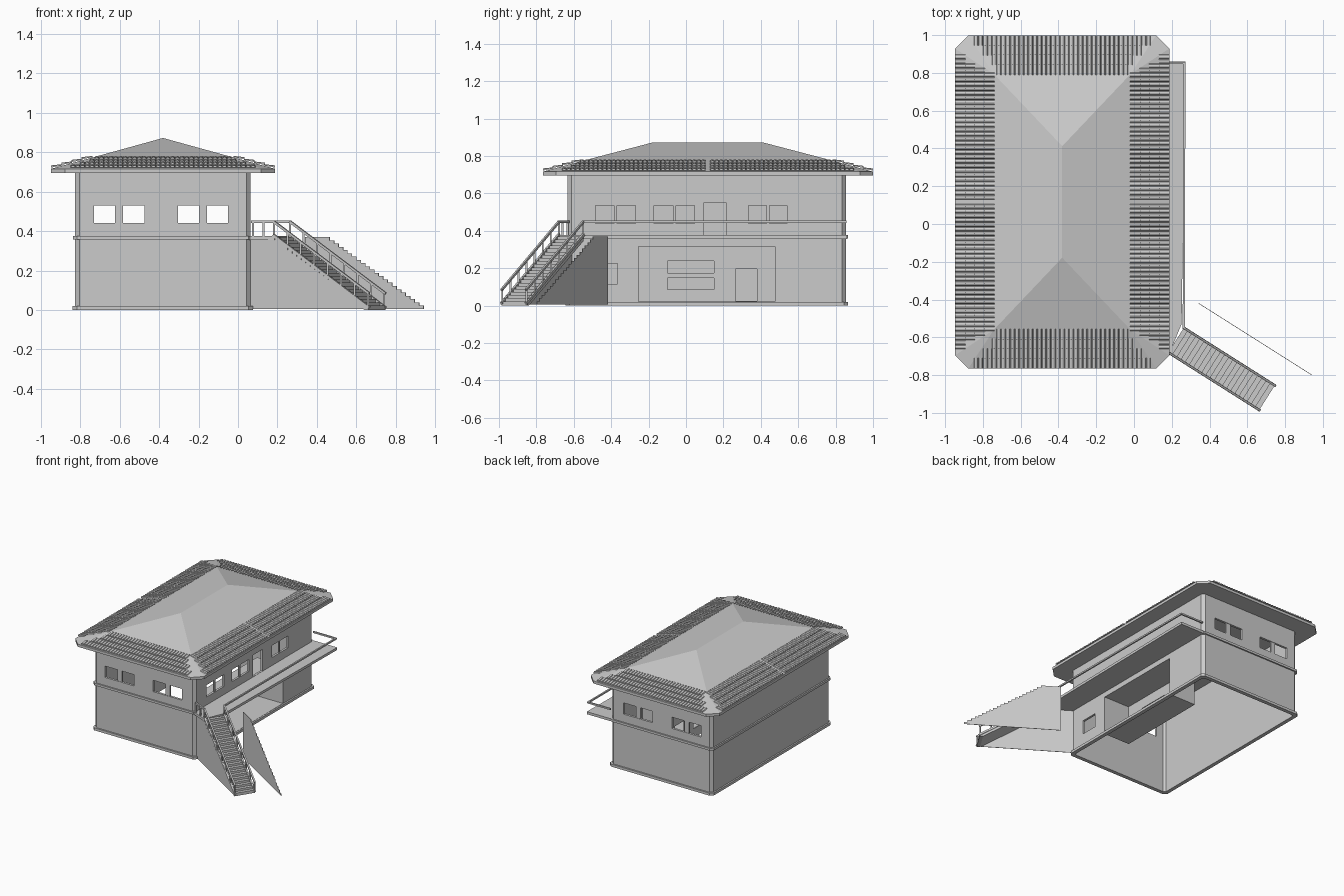
import bpy, bmesh, math
from mathutils import Vector, Matrix

if "Cube" in bpy.data.objects:
    bpy.data.objects.remove(bpy.data.objects["Cube"])


def finish(bm, name, normals=True):
    if normals:
        bmesh.ops.recalc_face_normals(bm, faces=bm.faces)
    me = bpy.data.meshes.new(name)
    bm.to_mesh(me)
    bm.free()
    ob = bpy.data.objects.new(name, me)
    bpy.context.collection.objects.link(ob)
    return ob


def add_box(bm, x0, x1, y0, y1, z0, z1):
    m = Matrix.Translation(((x0 + x1) / 2, (y0 + y1) / 2, (z0 + z1) / 2)) @ Matrix.Diagonal((x1 - x0, y1 - y0, z1 - z0, 1))
    bmesh.ops.create_cube(bm, size=1, matrix=m)


def add_bar(bm, p, q, w=0.012):
    p, q = Vector(p), Vector(q)
    d = q - p
    m = Matrix.Translation((p + q) / 2) @ d.to_track_quat('Z', 'Y').to_matrix().to_4x4() @ Matrix.Diagonal((w, w, d.length + w * 0.5, 1))
    bmesh.ops.create_cube(bm, size=1, matrix=m)


def add_prism(bm, pts, shift):
    # closed polygon extruded along a vector
    f = bm.faces.new([bm.verts.new(p) for p in pts])
    r = bmesh.ops.extrude_face_region(bm, geom=[f], use_keep_orig=True)
    bmesh.ops.translate(bm, verts=[v for v in r['geom'] if isinstance(v, bmesh.types.BMVert)], vec=shift)


def octagon(x0, x1, y0, y1, c, z):
    return [(x0 + c, y0, z), (x1 - c, y0, z), (x1, y0 + c, z), (x1, y1 - c, z),
            (x1 - c, y1, z), (x0 + c, y1, z), (x0, y1 - c, z), (x0, y0 + c, z)]


def ring(name, grow, z0, z1, thick):
    # hollow storey outline with chamfered corners
    bm = bmesh.new()
    o = [octagon(-.826 - grow, .064 + grow, -.633 - grow, .855 + grow, .022, z) for z in (z0, z1)]
    i = [octagon(-.826 - grow + thick, .064 + grow - thick, -.633 - grow + thick, .855 + grow - thick, .015, z) for z in (z0, z1)]
    loops = [[bm.verts.new(p) for p in l] for l in (o[0], o[1], i[1], i[0])]
    for a in range(4):
        A, B = loops[a], loops[(a + 1) % 4]
        for k in range(8):
            bm.faces.new((A[k], A[(k + 1) % 8], B[(k + 1) % 8], B[k]))
    return finish(bm, name)


# Openings, used as cutters
FRONT_WIN = [(-.73, -.475), (-.305, -.05)]
SIDE_WIN = [(-.485, -.27), (-.17, .045), (.335, .54)]
bm = bmesh.new()
for a, b in FRONT_WIN:
    for y in (-.633, .855):
        add_box(bm, a, b, y - .05, y + .05, .44, .53)
for a, b in SIDE_WIN:
    add_box(bm, .01, .12, a, b, .44, .535)
add_box(bm, .01, .12, .095, .215, .378, .55)     # balcony door
add_box(bm, .01, .12, -.50, -.365, .115, .225)   # small lower window
add_box(bm, .01, .12, -.255, .475, .022, .315)   # alcove mouth
add_box(bm, -.21, -.12, .265, .38, .025, .195)   # alcove door
for z in (.085, .175):
    add_box(bm, -.21, -.12, -.10, .15, z, z + .062)
cutter = finish(bm, "opening_cutter")
cutter.hide_render = True
cutter.hide_viewport = False
cutter.display_type = 'WIRE'


def cut(ob):
    m = ob.modifiers.new("openings", 'BOOLEAN')
    m.operation = 'DIFFERENCE'
    m.object = cutter
    m.solver = 'EXACT'


# Walls and trim bands
cut(ring("walls", 0, 0.002, .70, .018))
ring("base_band", .012, 0, .02, .03)
ring("floor_band", .011, .358, .376, .029)

# Recessed alcove shell (open at front)
bm = bmesh.new()
t = .008
add_box(bm, -.17, -.17 + t, -.255, .475, .012, .323)
back = finish(bm, "alcove_back")
cut(back)
bm = bmesh.new()
add_box(bm, -.17, .05, -.263, -.255, .012, .323)
add_box(bm, -.17, .05, .475, .483, .012, .323)
add_box(bm, -.17, .05, -.263, .483, .012, .021)
add_box(bm, -.17, .05, -.263, .483, .316, .323)
finish(bm, "alcove_sides")

# Window mullions
bm = bmesh.new()
for a, b in FRONT_WIN:
    c = (a + b) / 2
    for y in (-.624, .846):
        add_box(bm, c - .02, c + .02, y - .006, y + .006, .435, .535)
for a, b in SIDE_WIN:
    c = (a + b) / 2
    add_box(bm, .05, .06, c - .008, c + .008, .435, .54)
finish(bm, "window_mullions")

# Hip roof with chamfered eaves
CX, CY, HX, HY = -.38, .117, .567, .882
bm = bmesh.new()
low, top = [[bm.verts.new(p) for p in octagon(CX - HX, CX + HX, CY - HY, CY + HY, .07, z)] for z in (.695, .716)]
mid = [bm.verts.new((CX + sx * (HX - .205), CY + sy * (HY - .205), .772)) for sx, sy in ((-1, -1), (1, -1), (1, 1), (-1, 1))]
r0, r1 = [bm.verts.new((CX, CY + s * .295, .872)) for s in (-1, 1)]
bm.faces.new(low)
for k in range(8):
    bm.faces.new((low[k], low[(k + 1) % 8], top[(k + 1) % 8], top[k]))
for k in range(4):
    n = (k + 1) % 4
    bm.faces.new((top[2 * k], top[2 * k + 1], mid[n], mid[k]))
    bm.faces.new((top[2 * k + 1], top[(2 * k + 2) % 8], mid[n]))
for f in ((mid[0], mid[1], r0), (mid[1], mid[2], r1, r0), (mid[2], mid[3], r1), (mid[3], mid[0], r0, r1)):
    bm.faces.new(f)
finish(bm, "hip_roof")

# Barrel tile courses along each eave
bm = bmesh.new()
W, ROWS, DEPTH = .024, 4, .205
arch = [(math.cos(math.pi * j / 4) * -W / 2, math.sin(math.pi * j / 4)) for j in range(5)]
for out, half, far, s_out, s_in in (((1, 0), HX, HY, .785, .66), ((-1, 0), HX, HY, .785, .66),
                                    ((0, 1), HY, HX, .485, .315), ((0, -1), HY, HX, .485, .315)):
    o, a = Vector((*out, 0)), Vector((-out[1], out[0], 0))
    c = Vector((CX, CY, 0))
    for r in range(ROWS):
        t0, t1 = r * DEPTH / ROWS, (r + 1) * DEPTH / ROWS + .004
        lim = s_out + (s_in - s_out) * (r + .5) / ROWS
        n = int(lim / W)
        for k in range(-n, n + 1):
            if half == HX and k == 0:
                continue
            ends = []
            for t, lift, h in ((t0, .006, .011), (t1, .001, .007)):
                base = c + o * (half - t) + a * (k * W) + Vector((0, 0, .716 + .273 * t + lift))
                ends.append([bm.verts.new(base + a * s + Vector((0, 0, z * h))) for s, z in arch])
            for j in range(4):
                bm.faces.new((ends[0][j], ends[0][j + 1], ends[1][j + 1], ends[1][j]))
            bm.faces.new(ends[0])
finish(bm, "roof_tiles")

# Balcony slab
bm = bmesh.new()
add_prism(bm, [(.055, .86, .356), (.272, .86, .356), (.252, -.53, .356), (.185, -.69, .356), (.055, -.635, .356)], (0, 0, .02))
finish(bm, "balcony_slab")

# Staircase frame: u runs down the flight, v across it
O, U, V = Vector((.06, -.61, 0)), Vector((.845, -.535, 0)), Vector((.535, .845, 0))
N, TOP, LEN = 22, .37, .71


def at(u, v, z):
    return O + U * u + V * v + Vector((0, 0, z))


def steps(u0, u1, v):
    pts = []
    for i in range(N):
        ua, ub = u0 + (u1 - u0) * i / N, u0 + (u1 - u0) * (i + 1) / N
        z = TOP - (TOP - .006) * i / N
        pts += [at(ua, v, z), at(ub, v, z)]
    return pts


bm = bmesh.new()
add_prism(bm, steps(.14, LEN, .004) + [at(LEN, .004, 0), at(LEN - .025, .004, 0), at(.14, .004, .345)], V * .158)
finish(bm, "stair_flight")

# Stepped side plates
for name, u, v in (("stair_side_near", 0, 0), ("stair_side_far", .135, .31)):
    bm = bmesh.new()
    add_prism(bm, [at(u, v, .005), at(u, v, TOP)] + steps(u + .12, u + LEN, v) + [at(u + LEN, v, .005)], V * .003)
    finish(bm, name)

# Handrails: balcony and both stair sides
bm = bmesh.new()
H = .448
corner, end, a, b = (.266, .852, H), (.07, .852, H), at(.14, .16, H), at(.14, .006, H)
add_bar(bm, end, corner)
add_bar(bm, corner, a)
add_bar(bm, (.07, -.63, H), b)
for p in ((.075, -.633, 0), (.13, -.66, 0)):
    add_bar(bm, (p[0], p[1], .37), (p[0], p[1], H), .01)
for v in (.006, .16):
    add_bar(bm, at(.14, v, H), at(LEN, v, .085))
    add_bar(bm, at(.14, v, TOP + .008), at(LEN, v, .012), .014)
    for i in range(8):
        f = i / 7
        u, z = .14 + (LEN - .145) * f, TOP + (.008 - TOP) * f
        add_bar(bm, at(u, v, z), at(u, v, z + .075), .01)
finish(bm, "handrails")
